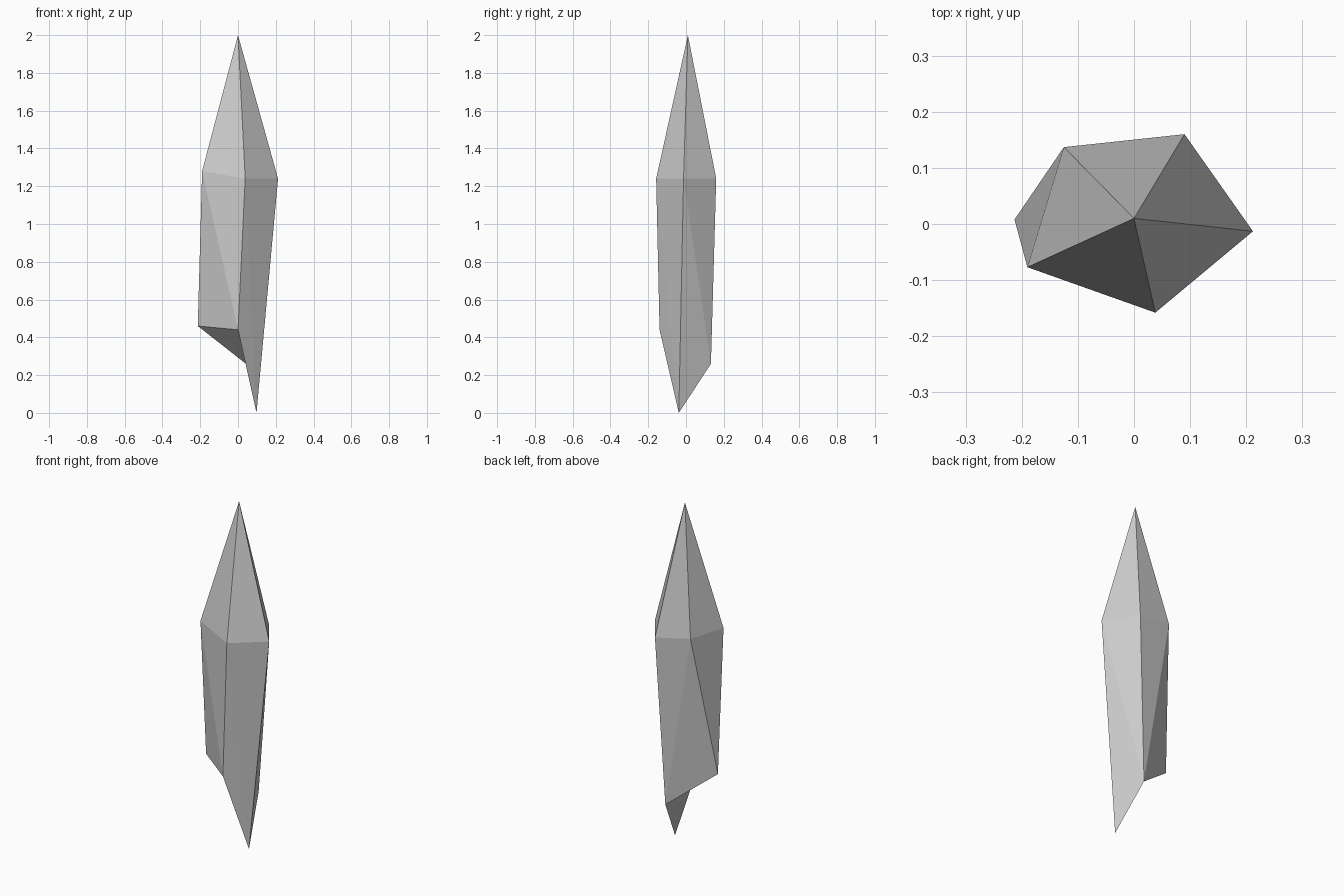
import bpy
import bmesh

if "Cube" in bpy.data.objects:
    bpy.data.objects.remove(bpy.data.objects["Cube"])

# Crystal shard: a tip, an upper ring of five corners, a slanted lower ring of four
TIP = (0.0, 0.01, 2.0)
UPPER = [(-0.19, -0.077, 1.28), (0.038, -0.158, 1.24), (0.212, -0.013, 1.24),
         (0.09, 0.16, 1.24), (-0.125, 0.137, 1.28)]
LOWER = [(-0.213, 0.008, 0.46), (0.0, -0.14, 0.44),
         (0.098, -0.038, 0.0), (0.042, 0.132, 0.26)]

bm = bmesh.new()
tip = bm.verts.new(TIP)
up = [bm.verts.new(p) for p in UPPER]
low = [bm.verts.new(p) for p in LOWER]

# Pointed top facets
for i in range(5):
    bm.faces.new((up[i], up[(i + 1) % 5], tip))

# Long side facets, each split along its diagonal
for i in range(3):
    bm.faces.new((up[i], low[i], low[i + 1]))
    bm.faces.new((up[i], low[i + 1], up[i + 1]))
bm.faces.new((up[3], low[3], up[4]))
bm.faces.new((up[4], low[3], low[0]))
bm.faces.new((up[4], low[0], up[0]))

# Slanted broken base
bm.faces.new(low[::-1])

bmesh.ops.recalc_face_normals(bm, faces=bm.faces)
mesh = bpy.data.meshes.new("crystal_shard")
bm.to_mesh(mesh)
bm.free()
shard = bpy.data.objects.new("crystal_shard", mesh)
bpy.context.collection.objects.link(shard)
